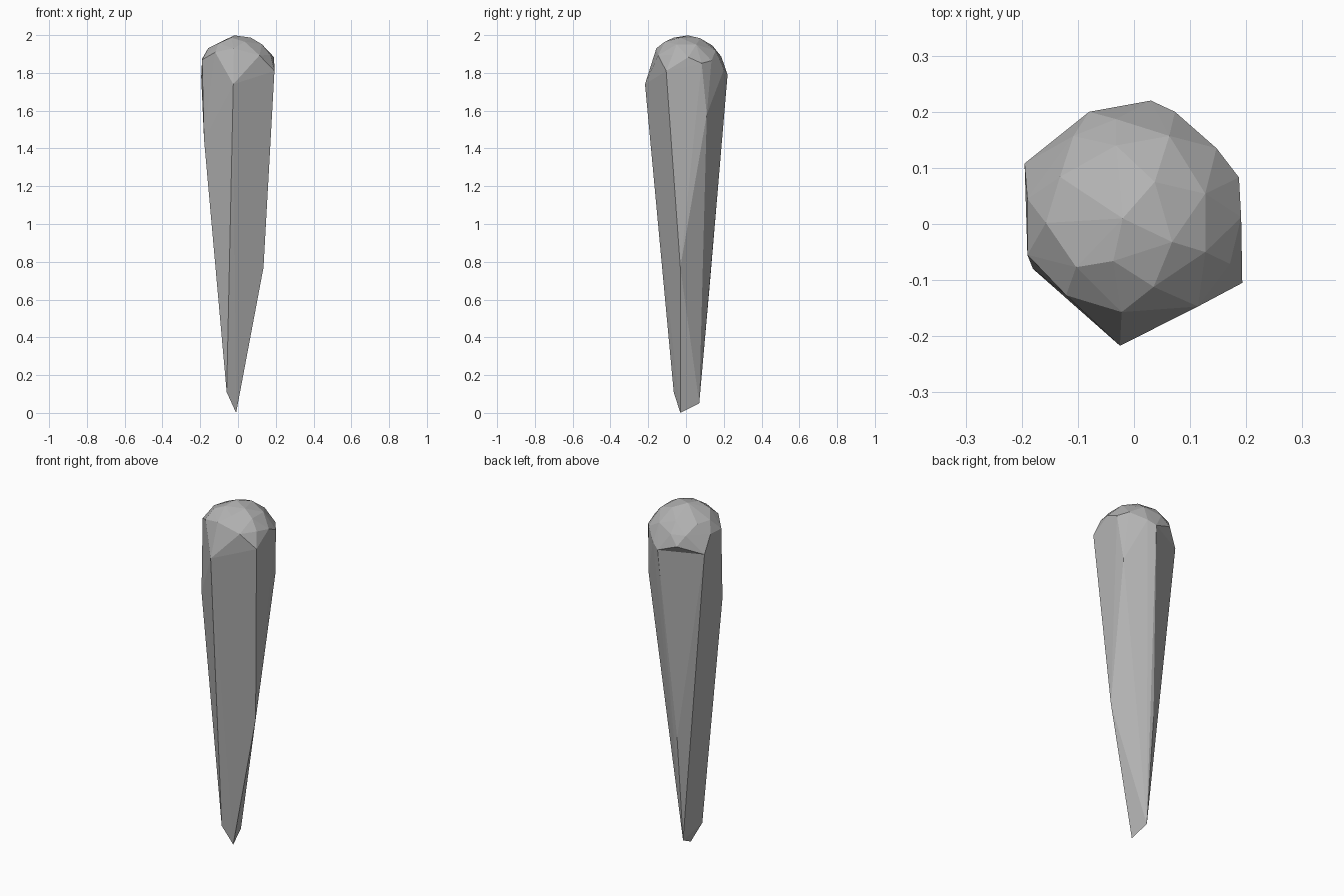
import bpy, bmesh
from math import sqrt

cube = bpy.data.objects.get("Cube")
if cube:
    bpy.data.objects.remove(cube)

stone = bpy.data.materials.new("grey_stone")
stone.use_nodes = True
GREY = (0.45, 0.45, 0.45, 1)
stone.diffuse_color = GREY
stone.node_tree.nodes["Principled BSDF"].inputs["Base Color"].default_value = GREY

RADIUS, CENTRE_Z = 0.215, 1.785


def on_dome(x, y):
    """Lift a plan position onto the rounded head."""
    return (x, y, CENTRE_Z + sqrt(max(RADIUS ** 2 - x * x - y * y, 0.001)))


def faceted_solid(name, points):
    """Flat-faced convex solid around a few corner points."""
    bm = bmesh.new()
    for p in points:
        bm.verts.new(p)
    hull = bmesh.ops.convex_hull(bm, input=bm.verts[:])
    unused = [v for v in hull["geom_interior"] if isinstance(v, bmesh.types.BMVert)]
    bmesh.ops.delete(bm, geom=unused, context="VERTS")
    bmesh.ops.recalc_face_normals(bm, faces=bm.faces[:])
    mesh = bpy.data.meshes.new(name)
    bm.to_mesh(mesh)
    bm.free()
    mesh.materials.append(stone)
    obj = bpy.data.objects.new(name, mesh)
    bpy.context.collection.objects.link(obj)
    return obj


# Corners of the domed head, crown first, then outward rings
crown = [(-.02, .01), (.037, .075), (.068, -.032), (-.037, -.066), (-.132, .084)]
middle = [(-.032, .14), (.063, .157), (.127, .054), (.127, -.05), (.035, -.112),
          (-.103, -.077), (-.157, .002)]
rim = [(-.108, .157), (-.032, .187), (.073, .2), (.147, .135), (.187, .083),
       (.191, .012), (.171, -.071), (.114, -.147), (-.022, -.157),
       (-.121, -.127), (-.19, -.055), (-.19, .045)]
dome = [on_dome(x, y) for x, y in crown + middle + rim]

# Shaft corners: widest under the head, tapering to a chipped point
shoulder = [(-.025, -.217, 1.74), (.193, -.105, 1.81), (.03, .22, 1.79),
            (-.195, .108, 1.78)]
ridges = [(.165, .11, 1.58), (-.18, -.08, 1.45), (.135, -.03, .77), (-.03, .125, .67)]
tip = [(-.06, -.065, .11), (-.03, .07, .05), (-.01, -.03, 0)]

# The head overhangs the shaft slightly at the back
overhang = (-.08, .2, 1.83)
back_rim = {on_dome(*rim[0]), on_dome(*rim[1])}

faceted_solid("shaft", [p for p in dome if p not in back_rim] + shoulder + ridges + tip)
faceted_solid("domed_head", dome + [overhang] + shoulder[2:])
